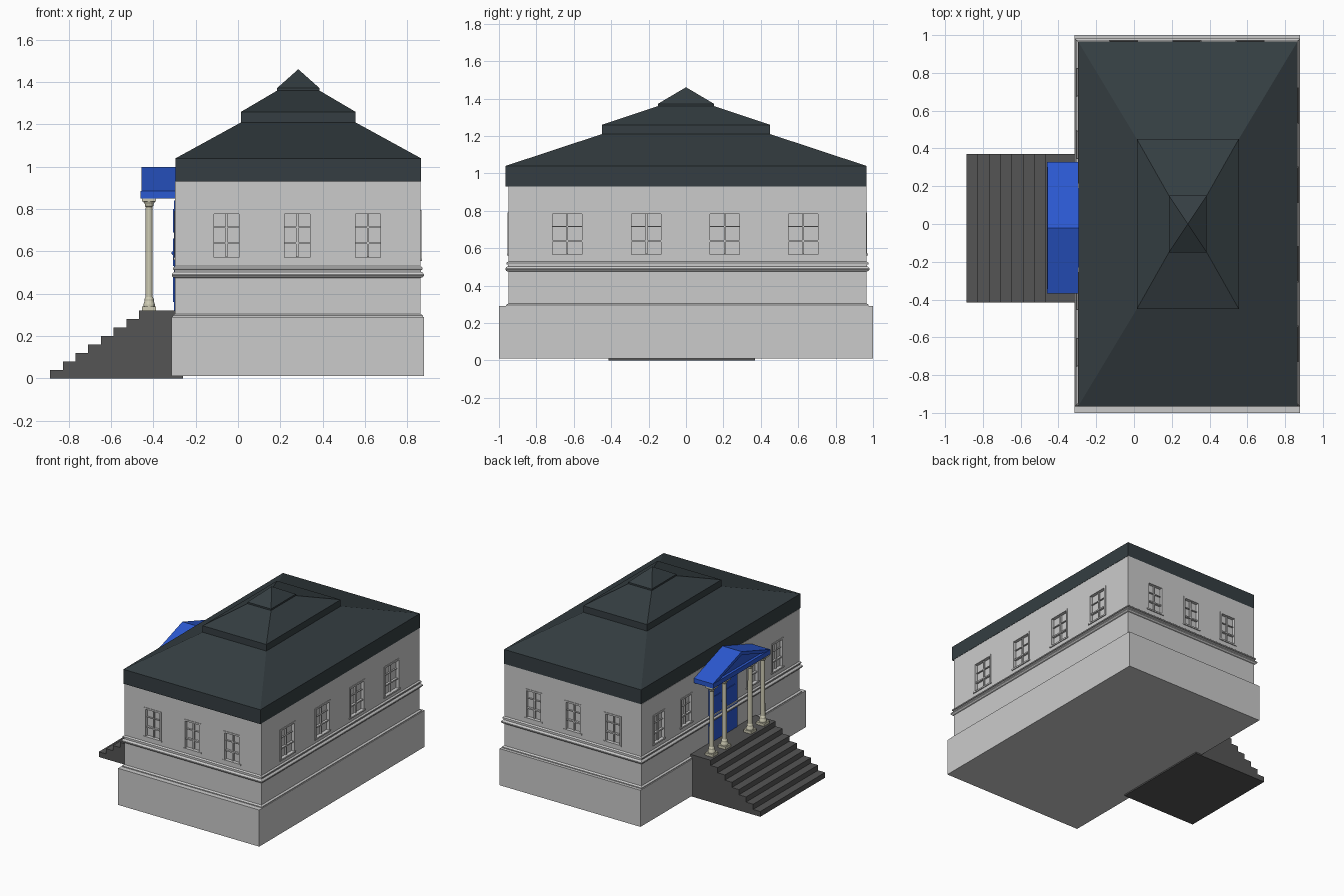
import bpy, bmesh, math
from mathutils import Matrix, Vector

if "Cube" in bpy.data.objects:
    bpy.data.objects.remove(bpy.data.objects["Cube"])


def material(name, rgb):
    m = bpy.data.materials.new(name)
    m.diffuse_color = (*rgb, 1)
    m.use_nodes = True
    m.node_tree.nodes["Principled BSDF"].inputs["Base Color"].default_value = m.diffuse_color
    return m


BLUE = material("blue_paint", (0.024, 0.1, 0.64))
SLATE = material("slate", (0.035, 0.048, 0.054))
STONE = material("dark_stone", (0.09, 0.09, 0.09))
CREAM = material("cream", (0.62, 0.6, 0.46))


def finish(name, bm, mat=None):
    bmesh.ops.recalc_face_normals(bm, faces=bm.faces)
    me = bpy.data.meshes.new(name)
    bm.to_mesh(me)
    bm.free()
    ob = bpy.data.objects.new(name, me)
    bpy.context.collection.objects.link(ob)
    if mat:
        me.materials.append(mat)
    return ob


def box(bm, x0, x1, y0, y1, z0, z1, frame=Matrix()):
    c = Vector(((x0 + x1) / 2, (y0 + y1) / 2, (z0 + z1) / 2))
    s = Matrix.Diagonal((x1 - x0, y1 - y0, z1 - z0, 1))
    bmesh.ops.create_cube(bm, size=1, matrix=frame @ Matrix.Translation(c) @ s)


def loft(bm, rings):
    """Skin a stack of closed rings and cap both ends."""
    vs = [[bm.verts.new(p) for p in r] for r in rings]
    n = len(vs[0])
    for a, b in zip(vs, vs[1:]):
        for i in range(n):
            bm.faces.new((a[i], a[(i + 1) % n], b[(i + 1) % n], b[i]))
    bm.faces.new(vs[0])
    bm.faces.new(vs[-1])


def rect(x0, x1, y0, y1, z):
    return [(x0, y0, z), (x1, y0, z), (x1, y1, z), (x0, y1, z)]


def extrude_x(bm, profile, x0, x1):
    loft(bm, [[(x, y, z) for y, z in profile] for x in (x0, x1)])


# foundation block
bm = bmesh.new()
box(bm, -0.315, 0.88, -1, 1, 0.01, 0.29)
finish("foundation", bm)

# walls with foot moulding and string course: (outward offset, height)
WX0, WX1, WY0, WY1 = -0.297, 0.863, -0.95, 0.965
profile = [(0.012, 0.29), (0.012, 0.297), (0, 0.305), (0, 0.475), (0.01, 0.478),
           (0.016, 0.485), (0.016, 0.492), (0.01, 0.5), (0.003, 0.503),
           (0.003, 0.512), (0.01, 0.514), (0.01, 0.522), (0, 0.53), (0, 0.93)]
bm = bmesh.new()
loft(bm, [rect(WX0 - o, WX1 + o, WY0 - o, WY1 + o, z) for o, z in profile])
walls = finish("walls", bm)

# stepped hip roof
tiers = [(0.58, 0.965, 0.93), (0.58, 0.965, 1.04), (0.27, 0.45, 1.21), (0.27, 0.45, 1.26),
         (0.1, 0.15, 1.36), (0.1, 0.15, 1.372), (0.001, 0.001, 1.46)]
bm = bmesh.new()
loft(bm, [rect(0.285 - a, 0.285 + a, -b, b, z) for a, b, z in tiers])
finish("roof", bm, SLATE)

# windows: local x runs along the wall, local -y points outward
cut, frames = bmesh.new(), bmesh.new()


def window(x, y, angle, w, z0, z1):
    m = Matrix.Translation((x, y, 0)) @ Matrix.Rotation(math.radians(angle), 4, 'Z')
    h, t = w / 2, 0.013
    box(cut, -h + t / 2, h - t / 2, -0.03, 0.02, z0 + t / 2, z1 - t / 2, m)
    for s in (-1, 1):
        a, b = sorted((s * h, s * (h - t)))
        box(frames, a, b, -0.004, 0.02, z0, z1, m)
    box(frames, -h + t, h - t, -0.004, 0.02, z1 - t, z1, m)
    box(frames, -h - 0.004, h + 0.004, -0.007, 0.02, z0, z0 + 0.011, m)
    z_mid = z0 + 0.35 * (z1 - z0)
    box(frames, -0.005, 0.005, 0.008, 0.02, z0 + t, z1 - t, m)
    box(frames, -h + t, h - t, 0.004, 0.02, z_mid - 0.005, z_mid + 0.005, m)
    z_up = z0 + 0.67 * (z1 - z0)
    box(frames, -h + t, h - t, 0.01, 0.02, z_up - 0.003, z_up + 0.003, m)


for x in (-0.055, 0.28, 0.615):
    window(x, WY0, 0, 0.145, 0.56, 0.79)
    window(x, WY1, 180, 0.145, 0.56, 0.79)
for y in (-0.635, -0.212, 0.207, 0.627):
    window(WX1, y, 90, 0.185, 0.555, 0.795)
for y in (-0.68, -0.38, 0.42, 0.75):
    window(WX0, y, -90, 0.145, 0.56, 0.79)
finish("window_frames", frames)
cutter = finish("window_cutter", cut)
cutter.hide_render = True
cutter.hide_set(True)
mod = walls.modifiers.new("openings", 'BOOLEAN')
mod.operation, mod.object, mod.solver = 'DIFFERENCE', cutter, 'EXACT'

# entrance steps as one extruded stair profile
YC = -0.02
outline = [(-0.26, 0)]
for i in range(8):
    x = -0.888 + 0.06 * i
    outline += [(x, 0.04 * i), (x, 0.04 * (i + 1))]
outline += [(-0.29, 0.32), (-0.29, 0.012), (-0.26, 0.012)]
bm = bmesh.new()
loft(bm, [[(x, y, z) for x, z in outline] for y in (-0.415, 0.37)])
finish("entrance_steps", bm, STONE)

# double door with raised panels and knobs
bm = bmesh.new()
box(bm, -0.303, -0.29, YC - 0.17, YC + 0.17, 0.32, 0.84)
for s in (-1, 1):
    for z0, z1 in ((0.36, 0.5), (0.53, 0.66), (0.69, 0.8)):
        a, b = sorted((YC + s * 0.03, YC + s * 0.14))
        box(bm, -0.307, -0.3, a, b, z0, z1)
    bmesh.ops.create_uvsphere(bm, u_segments=10, v_segments=6, radius=0.009,
                              matrix=Matrix.Translation((-0.306, YC + s * 0.015, 0.592)))
finish("double_door", bm, BLUE)

# four columns: square plinth and cap with a round turned shaft
turned = [(0.027, 0.34), (0.027, 0.35), (0.022, 0.365), (0.022, 0.375), (0.017, 0.385),
          (0.016, 0.81), (0.02, 0.815), (0.02, 0.822), (0.027, 0.835)]
for n, dy in enumerate((-0.31, -0.155, 0.155, 0.31)):
    bm = bmesh.new()
    y = YC + dy
    loft(bm, [[(-0.42 + r * math.cos(k * math.pi / 8), y + r * math.sin(k * math.pi / 8), z)
               for k in range(16)] for r, z in turned])
    for z0, z1 in ((0.32, 0.34), (0.835, 0.852)):
        box(bm, -0.453, -0.387, y - 0.033, y + 0.033, z0, z1)
    finish(f"column_{n + 1}", bm, CREAM)

# portico: beam, gabled body and raking cornice around a recessed pediment
bm = bmesh.new()
H = 0.347
box(bm, -0.46, -0.29, YC - H, YC + H, 0.85, 0.885)
extrude_x(bm, [(YC - H, 0.885), (YC + H, 0.885), (YC, 1.0)], -0.44, -0.155)
for s in (-1, 1):
    extrude_x(bm, [(YC + s * H, 0.885), (YC, 1.0), (YC, 0.975), (YC + s * (H - 0.075), 0.885)],
              -0.457, -0.44)
finish("portico_roof", bm, BLUE)
